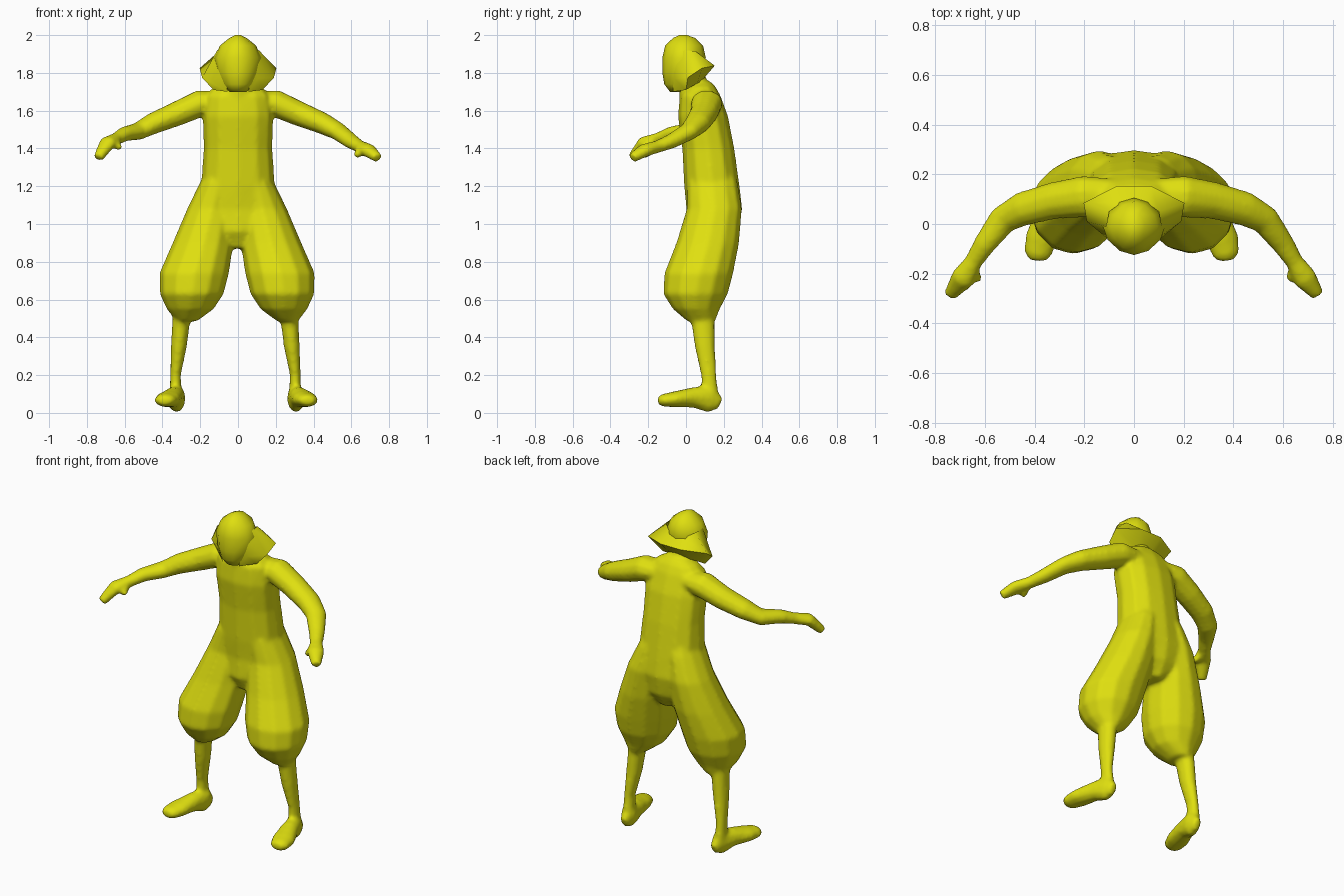
import bpy, bmesh, math
from mathutils import Vector

if "Cube" in bpy.data.objects:
    bpy.data.objects.remove(bpy.data.objects["Cube"])

yellow = bpy.data.materials.new("yellow")
yellow.diffuse_color = (0.74, 0.74, 0.005, 1)
yellow.use_nodes = True
yellow.node_tree.nodes["Principled BSDF"].inputs["Base Color"].default_value = yellow.diffuse_color


def finish(name, bm):
    bmesh.ops.recalc_face_normals(bm, faces=bm.faces)
    mesh = bpy.data.meshes.new(name)
    bm.to_mesh(mesh)
    bm.free()
    mesh.materials.append(yellow)
    ob = bpy.data.objects.new(name, mesh)
    bpy.context.collection.objects.link(ob)
    bpy.ops.object.select_all(action='DESELECT')
    ob.select_set(True)
    bpy.context.view_layer.objects.active = ob
    bpy.ops.object.shade_smooth_by_angle(angle=math.radians(65))
    return ob


def loft(name, rings, along=False, sides=12, power=1.0):
    """Skin over oval rings (x, y, z, half width, half depth), level or square to the path."""
    bm = bmesh.new()
    pts = [Vector(r[:3]) for r in rings]
    loops = []
    for i, r in enumerate(rings):
        a, b = Vector((1, 0, 0)), Vector((0, 1, 0))
        if along:
            t = (pts[min(i + 1, len(pts) - 1)] - pts[max(i - 1, 0)]).normalized()
            a = t.cross(Vector((0, 0, 1))).normalized()
            b = a.cross(t)
        loop = []
        for k in range(sides):
            c, s = math.cos(k * math.tau / sides), math.sin(k * math.tau / sides)
            c = math.copysign(abs(c) ** power, c)
            s = math.copysign(abs(s) ** power, s)
            loop.append(bm.verts.new(pts[i] + a * r[3] * c + b * r[4] * s))
        loops.append(loop)
    for p, q in zip(loops, loops[1:]):
        for k in range(sides):
            n = (k + 1) % sides
            bm.faces.new((p[k], p[n], q[n], q[k]))
    bm.faces.new(loops[0])
    bm.faces.new(loops[-1])
    return finish(name, bm)


# Head
loft("head", [(0, -.055, 1.70, .045, .03), (0, -.045, 1.74, .08, .07), (0, -.02, 1.80, .112, .105),
              (0, -.01, 1.88, .125, .115), (0, -.01, 1.945, .095, .1), (0, -.01, 1.985, .045, .058),
              (0, -.015, 2.0, .015, .02)], power=1.12)

# Flared hood edge: upper root, rim and lower root, wrapped around the back of the head
sections = [((.08, -.07, 1.87), (.105, -.06, 1.77), (.055, -.07, 1.70)),
            ((.11, -.01, 1.92), (.19, .01, 1.775), (.13, .0, 1.71)),
            ((.10, .05, 1.915), (.203, .085, 1.825), (.12, .06, 1.745)),
            ((.045, .09, 1.88), (.07, .152, 1.838), (.045, .08, 1.755))]
sections += [tuple((-x, y, z) for x, y, z in s) for s in reversed(sections)]
bm = bmesh.new()
strips = [[bm.verts.new(p) for p in s] for s in sections]
for p, q in zip(strips, strips[1:]):
    for k in range(3):
        n = (k + 1) % 3
        bm.faces.new((p[k], p[n], q[n], q[k]))
bm.faces.new(strips[0])
bm.faces.new(strips[-1])
finish("hood_brim", bm)

# Torso and neck
parts = [
    loft("torso", [(0, .13, .87, .05, .09), (0, .135, .96, .17, .14), (0, .15, 1.08, .225, .148),
                   (0, .137, 1.2, .196, .147), (0, .118, 1.4, .183, .138), (0, .09, 1.57, .188, .133),
                   (0, .075, 1.68, .172, .108), (0, .08, 1.725, .13, .078), (0, .08, 1.755, .07, .05)],
         power=.88),
    loft("neck", [(0, .05, 1.66, .085, .085), (0, .03, 1.8, .075, .07)])]

# Limb profiles for one side
arm = [(.06, .11, 1.65, .07, .05), (.20, .11, 1.638, .086, .074), (.32, .095, 1.585, .076, .067),
       (.45, .06, 1.532, .07, .058), (.53, .015, 1.49, .06, .047), (.60, -.08, 1.437, .047, .04),
       (.645, -.15, 1.41, .037, .034), (.69, -.22, 1.39, .05, .036), (.74, -.285, 1.35, .028, .027)]
trouser = [(.07, .14, 1.32, .07, .10), (.092, .14, 1.22, .1, .135), (.128, .15, 1.08, .132, .147),
           (.175, .115, .9, .162, .167), (.222, .068, .74, .185, .183), (.235, .05, .63, .17, .172),
           (.243, .055, .55, .125, .125), (.262, .08, .485, .055, .075)]
shin = [(.268, .085, .54, .05, .068), (.285, .1, .35, .043, .055),
        (.303, .12, .2, .029, .042), (.302, .13, .08, .034, .045)]
foot = [(.30, .182, .05, .022, .032), (.303, .13, .073, .045, .075), (.325, .04, .082, .055, .056),
        (.355, -.06, .072, .068, .043), (.372, -.125, .066, .055, .034), (.376, -.148, .065, .03, .02)]
thumb = [(.65, -.17, 1.40, .026, .024), (.635, -.205, 1.375, .022, .024), (.628, -.23, 1.36, .016, .018)]


def place(rings, sign, dx=0, dz=lambda r: 0):
    return [(sign * (r[0] + dx), r[1], r[2] + dz(r), r[3], r[4]) for r in rings]


for label, sign in (("right", -1), ("left", 1)):
    other = sign < 0
    # One forearm is carried slightly higher, and that leg is set slightly wider
    lift = lambda r: .04 if other and .56 < r[0] < .7 else 0
    parts += [
        loft(label + "_arm", place(arm, sign, 0, lift), along=True, sides=10),
        loft(label + "_thumb", place(thumb, sign, 0, lift), along=True, sides=6),
        loft(label + "_trouser_leg", place(trouser, sign, .01 if other else 0)),
        loft(label + "_shin", place(shin, sign, .028 if other else 0), sides=10),
        loft(label + "_foot", place(foot, sign, .018 if other else 0), along=True, sides=10)]

# Fuse torso and limbs into one continuous skin
bpy.ops.object.select_all(action='DESELECT')
for ob in parts:
    ob.modifiers.clear()
    ob.select_set(True)
bpy.context.view_layer.objects.active = parts[0]
bpy.ops.object.join()
body = bpy.context.view_layer.objects.active
body.name = "body"
fuse = body.modifiers.new("fuse", 'REMESH')
fuse.mode = 'VOXEL'
fuse.voxel_size = .011
fuse.use_smooth_shade = True
soften = body.modifiers.new("soften", 'SMOOTH')
soften.factor = .5
soften.iterations = 8
